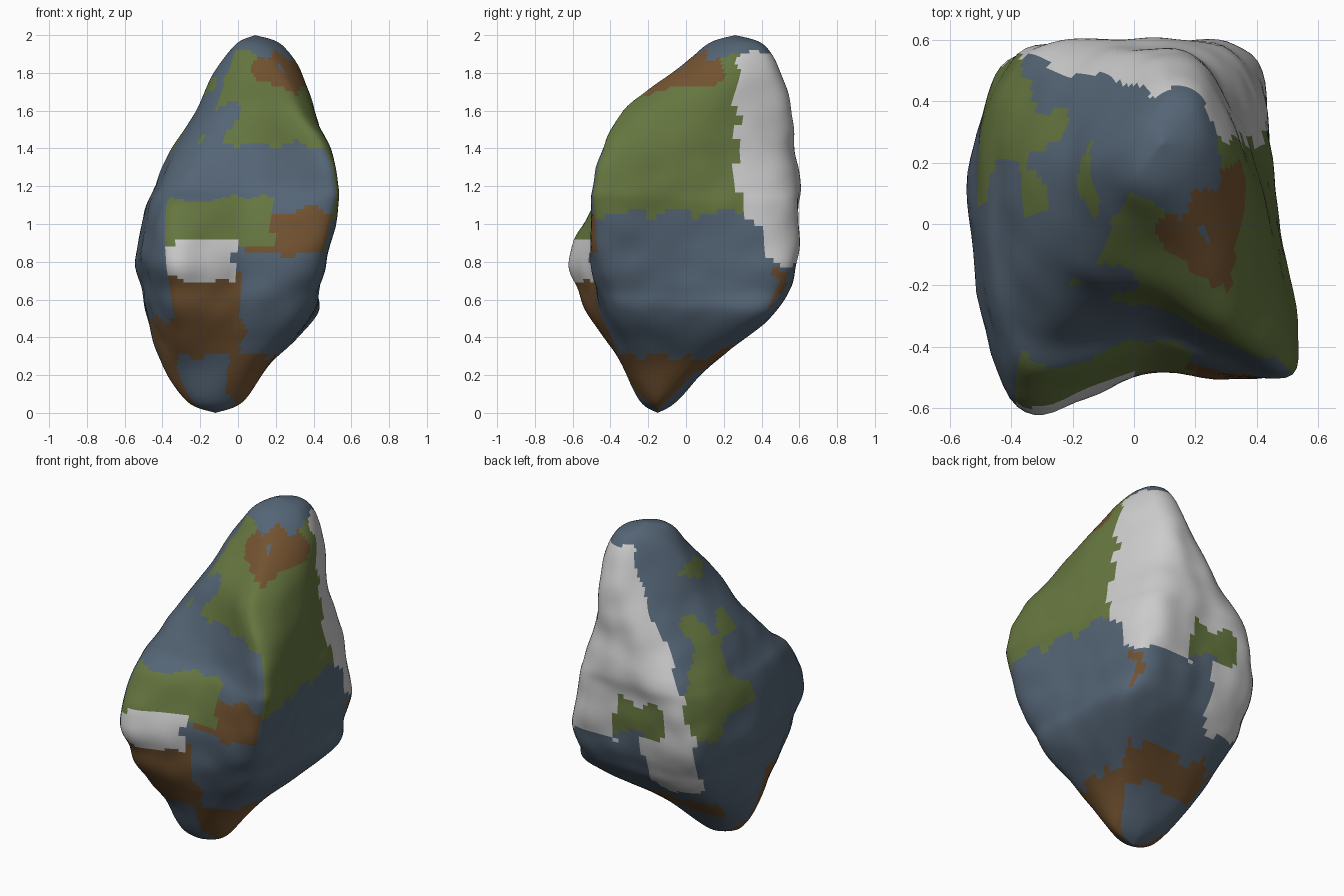
import bpy, bmesh, math
from mathutils import Vector, noise

if "Cube" in bpy.data.objects:
    bpy.data.objects.remove(bpy.data.objects["Cube"])

# Height, then four corner ridges (x, y: front-left, front-right, back-right, back-left),
# then side middles (front y, right x, back y, left x)
SECTIONS = [
    (0.06, -.22, -.22, -.01, -.20, -.01, -.09, -.22, -.08, -.24, .03, -.05, -.27),
    (0.25, -.29, -.29, .09, -.28, .12, .09, -.32, .10, -.34, .16, .13, -.40),
    (0.50, -.33, -.48, .33, -.34, .37, .40, -.37, .38, -.45, .39, .43, -.48),
    (0.65, -.36, -.54, .39, -.41, .38, .50, -.40, .46, -.48, .42, .53, -.51),
    (0.82, -.38, -.59, .44, -.46, .38, .55, -.41, .52, -.49, .44, .57, -.54),
    (1.08, -.38, -.47, .50, -.48, .36, .53, -.39, .54, -.42, .47, .585, -.49),
    (1.20, -.34, -.35, .51, -.48, .32, .53, -.34, .53, -.34, .46, .60, -.44),
    (1.40, -.25, -.19, .46, -.43, .27, .49, -.22, .48, -.29, .44, .575, -.35),
    (1.60, -.14, -.11, .34, -.32, .25, .49, -.10, .45, -.23, .40, .555, -.22),
    (1.80, -.06, .04, .25, -.06, .24, .45, -.05, .36, -.04, .34, .50, -.13),
    (1.95, .00, .14, .17, .15, .20, .38, .03, .34, .11, .23, .41, -.01),
]
BOTTOM, TOP = Vector((-.12, -.15, 0)), Vector((.09, .26, 2))
AROUND, PER_STEP = 12, 8


def catmull(a, b, c, d, t):
    return 0.5 * (2 * b + (c - a) * t + (2 * a - 5 * b + 4 * c - d) * t * t
                  + (3 * b - a - 3 * c + d) * t ** 3)


def control_ring(s):
    z = s[0]
    c = [Vector((s[1 + 2 * i], s[2 + 2 * i], z)) for i in range(4)]
    m = [(c[i] + c[(i + 1) % 4]) / 2 for i in range(4)]
    m[0].y, m[1].x, m[2].y, m[3].x = s[9:13]
    # the left bulge sits towards the back around mid height
    m[3].y += 0.13 * max(0, 1 - abs(z - 0.88) / 0.5)
    return [p for pair in zip(c, m) for p in pair]


# Surface rings: smooth in height, then smooth around
control = [[BOTTOM] * 8] + [control_ring(s) for s in SECTIONS] + [[TOP] * 8]
n = len(control)
levels = []
for i in range(n - 1):
    for k in range(PER_STEP):
        rows = [control[min(max(i + o, 0), n - 1)] for o in (-1, 0, 1, 2)]
        levels.append([catmull(*[r[j] for r in rows], k / PER_STEP) for j in range(8)])
levels = levels[1:]

bm = bmesh.new()
rings = []
for lv in levels:
    centre = sum(lv, Vector()) / 8
    ring = []
    for j in range(8):
        for k in range(AROUND):
            p = catmull(*[lv[(j + o) % 8] for o in (-1, 0, 1, 2)], k / AROUND)
            out = p - centre
            out.z = 0
            # small weathered lumps
            p = p + out * (0.025 * noise.noise(p * 7.0))
            ring.append(bm.verts.new(p))
    rings.append(ring)
count = 8 * AROUND
for a, b in zip(rings, rings[1:]):
    for j in range(count):
        k = (j + 1) % count
        bm.faces.new((a[j], a[k], b[k], b[j]))
low, high = bm.verts.new(BOTTOM), bm.verts.new(TOP)
for j in range(count):
    k = (j + 1) % count
    bm.faces.new((low, rings[0][k], rings[0][j]))
    bm.faces.new((high, rings[-1][j], rings[-1][k]))
bm.normal_update()

BLUE, GREEN, BROWN, PALE = range(4)


# Mineral patches chosen by side and position
def patch(p, d):
    streak = noise.noise(p * 4.0)
    p = p + 0.06 * noise.noise_vector(p * 8.0)
    x, y, z = p
    if z > 1.9:
        return BLUE
    if x > 0.08 and y > 0.27 + max(0, 1.2 - z) * 0.5 and z > 0.78:
        return PALE
    if d.x > abs(d.y):
        if z > 1.05:
            return BROWN if z > 1.72 and y < 0.18 else GREEN
        return BROWN if z < 0.3 or (z < 0.75 and y > 0.45) else BLUE
    if d.y > abs(d.x):
        if 0.85 < z < 1.05 and abs(x) < 0.25:
            return GREEN
        if z > 0.85 or (x < -0.1 and z > 0.5):
            return PALE
        return BROWN if 0.22 < z < 0.38 else BLUE
    if -d.x > abs(d.y):
        if y > 0.05 and 0.85 < z < 1.75 and streak > 0:
            return GREEN
        return BROWN if z < 0.5 and y < -0.1 else BLUE
    if z > 1.42:
        if streak > 0.3 or x < -0.18:
            return BLUE
        return BROWN if z > 1.75 and x > 0.08 else GREEN
    if 0.7 < z < 0.9 and -0.38 < x < -0.02:
        return PALE
    if 0.88 < z < 1.14 and x < 0.18:
        return GREEN
    if 0.85 < z < 1.06:
        return BROWN
    if z < 0.3:
        return BROWN if x > -0.05 else BLUE
    return BROWN if z < 0.75 and x < 0.02 else BLUE


for f in bm.faces:
    f.smooth = True
    f.material_index = patch(f.calc_center_median(), f.normal)

mesh = bpy.data.meshes.new("boulder")
bm.to_mesh(mesh)
bm.free()
for name, colour in (("slate", (.09, .13, .18, 1)), ("moss", (.13, .18, .05, 1)),
                     ("rust", (.17, .085, .03, 1)), ("pale_stone", (.55, .55, .55, 1))):
    mat = bpy.data.materials.new(name)
    mat.diffuse_color = colour
    mat.use_nodes = True
    mat.node_tree.nodes["Principled BSDF"].inputs["Base Color"].default_value = mat.diffuse_color
    mesh.materials.append(mat)
boulder = bpy.data.objects.new("boulder", mesh)
bpy.context.collection.objects.link(boulder)
